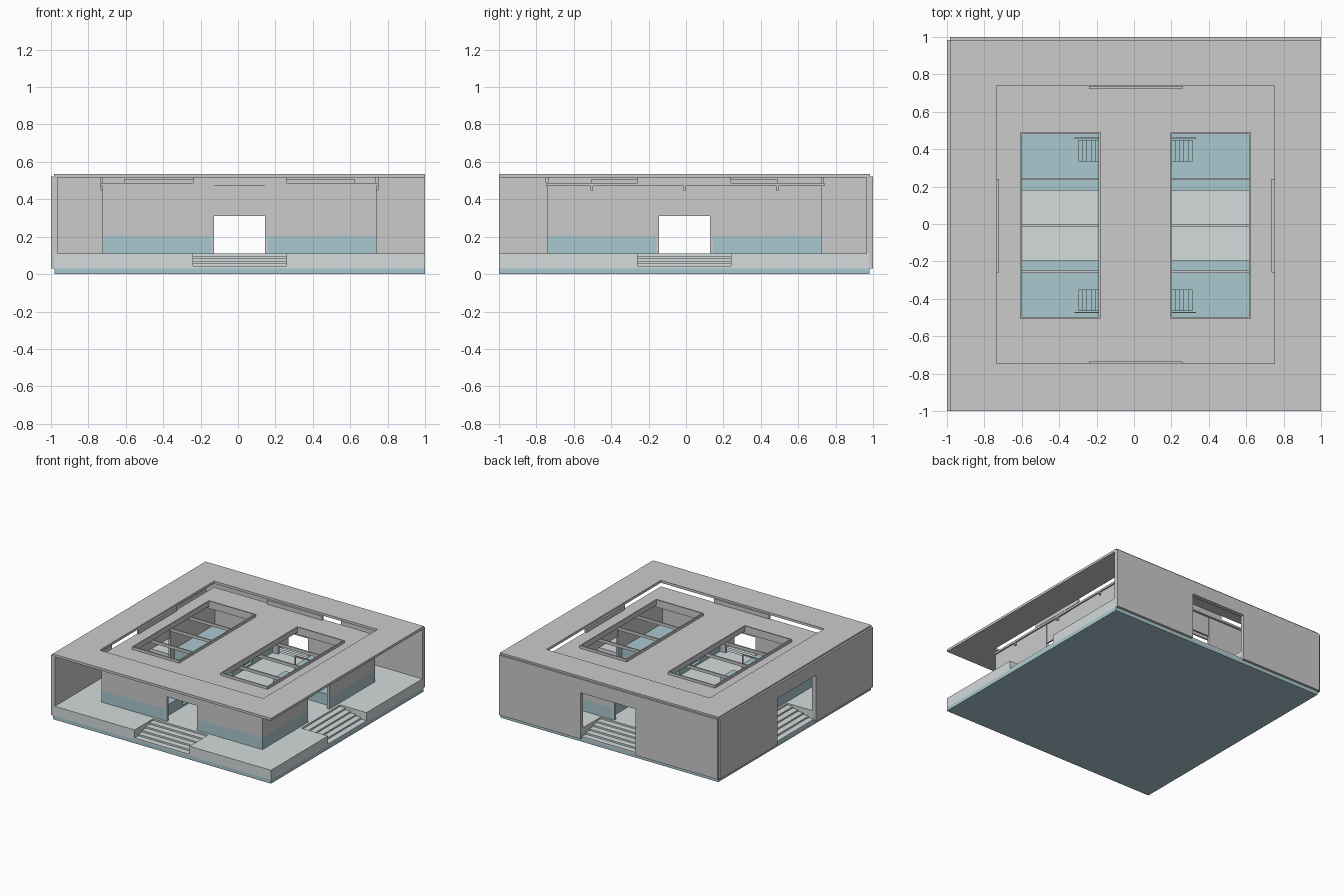
import bpy, bmesh

if "Cube" in bpy.data.objects:
    bpy.data.objects.remove(bpy.data.objects["Cube"])

CX, CY = 0.0075, -0.0075          # centre of the inner pavilion


def material(name, col):
    m = bpy.data.materials.new(name)
    m.diffuse_color = (*col, 1)
    m.use_nodes = True
    m.node_tree.nodes["Principled BSDF"].inputs["Base Color"].default_value = m.diffuse_color
    return m


TEAL = material("teal", (0.40, 0.58, 0.63))
PALE = material("pale", (0.66, 0.71, 0.71))


def slab(name, rect, lo, hi, holes=(), axis='z', mat=None):
    """Rectangular plate (u0,u1,v0,v1), lo..hi along axis, with rectangular holes."""
    rects = [rect, *holes]
    us = sorted({min(max(u, rect[0]), rect[1]) for r in rects for u in r[:2]})
    vs = sorted({min(max(v, rect[2]), rect[3]) for r in rects for v in r[2:]})
    place = {'z': lambda u, v, w: (u, v, w),
             'y': lambda u, v, w: (u, w, v),
             'x': lambda u, v, w: (w, u, v)}[axis]
    bm = bmesh.new()
    grid = {(u, v): bm.verts.new(place(u, v, lo)) for u in us for v in vs}
    for a, b in zip(us, us[1:]):
        for c, d in zip(vs, vs[1:]):
            mu, mv = (a + b) / 2, (c + d) / 2
            if not any(h[0] < mu < h[1] and h[2] < mv < h[3] for h in holes):
                bm.faces.new([grid[p] for p in ((a, c), (b, c), (b, d), (a, d))])
    bmesh.ops.delete(bm, geom=[v for v in bm.verts if not v.link_faces], context='VERTS')
    ext = bmesh.ops.extrude_face_region(bm, geom=bm.faces[:])
    shift = place(0, 0, hi - lo)
    bmesh.ops.translate(bm, vec=shift, verts=[e for e in ext['geom'] if isinstance(e, bmesh.types.BMVert)])
    bmesh.ops.recalc_face_normals(bm, faces=bm.faces[:])
    me = bpy.data.meshes.new(name)
    bm.to_mesh(me)
    bm.free()
    ob = bpy.data.objects.new(name, me)
    bpy.context.collection.objects.link(ob)
    if mat:
        me.materials.append(mat)
    return ob


def span(c, s, a, b):
    """Interval a..b measured from centre c towards side s."""
    return tuple(sorted((c + s * a, c + s * b)))


# base and main floor with four stair notches
FX, FY = (-0.98, 1.0), (-1.0, 0.98)
SX, SY = (-0.24, 0.26), (-0.26, 0.24)
slab("base", (*FX, *FY), 0, 0.03, mat=TEAL)
slab("floor", (*FX, *FY), 0.03, 0.11,
     holes=[(*SX, -1.0, -0.76), (*SX, 0.74, 0.98), (-0.98, -0.74, *SY), (0.76, 1.0, *SY)], mat=PALE)

# entrance stairs on all sides
for i in range(5):
    lo, hi, d = 0.03, 0.03 + 0.08 * (i + 1) / 6, 0.048 * i
    slab("front_step", (*SX, -1 + d, -0.76), lo, hi, mat=PALE)
    slab("back_step", (*SX, 0.74, 0.98 - d), lo, hi, mat=PALE)
    slab("left_step", (-0.98 + d, -0.74, *SY), lo, hi, mat=PALE)
    slab("right_step", (0.76, 1 - d, *SY), lo, hi, mat=PALE)

# outer walls: lining plus thin cladding, with portal openings
for part, a, b, top in (("lining", 0.965, 0.985, 0.52), ("cladding", 0.985, 1.0, 0.522)):
    e = 0.985
    slab("back_wall_" + part, (-e, 1.0, 0.03, top), a, b, [(*SX, 0, 0.41)], 'y')
    slab("left_wall_" + part, (-1.0, e, 0.03, top), -b, -a, [(*SY, 0, 0.41)], 'x')

# outer roof ring and recessed inner roof with skylights
INNER = (-0.735, 0.75, -0.745, 0.74)
slab("roof_ring", (-0.985, 1.0, -1.0, 0.985), 0.516, 0.536, [INNER])
lights = [(*span(CX, s, 0.187, 0.617), CY - 0.5, CY + 0.5) for s in (-1, 1)]
slab("inner_roof", INNER, 0.47, 0.486, lights)
for r in lights:
    t = 0.01
    slab("skylight_rim", r, 0.465, 0.507, [(r[0] + t, r[1] - t, r[2] + t, r[3] - t)])
for s in (-1, 1):
    slab("roof_tab", (*SX, *span(CY, s, 0.728, 0.745)), 0.486, 0.52)
    slab("roof_tab", (*span(CX, s, 0.728, 0.745), *SY), 0.486, 0.52)

# ceiling beams, three of them reaching past the walls
for k in (-2, -1, 0, 1, 2):
    half = 0.71 if k % 2 else 0.743
    y = CY + k * 0.248
    slab("ceiling_beam", (CX - half, CX + half, y - 0.006, y + 0.006), 0.446, 0.47)

# pavilion walls with doorways, teal plinths and recessed door headers
W, T, D = 0.732, 0.02, 0.137
for s in (-1, 1):
    for axis, cu, cw in (('y', CX, CY), ('x', CY, CX)):
        w = span(cw, s, W - T, W)
        e = W if axis == 'y' else W - T
        slab("pavilion_wall", (cu - e, cu + e, 0.205, 0.47), *w,
             [(cu - D, cu + D, 0, 0.47)], axis)
        h = span(cw, s, W - T + 0.003, W - 0.004)
        slab("door_header", (cu - D, cu + D, 0.31, 0.47), *h, axis=axis)
        for q in (-1, 1):
            slab("wall_plinth", (*span(cu, q, D + 0.015, e), 0.11, 0.205), *w, axis=axis, mat=TEAL)
            slab("door_jamb", (*span(cu, q, D, D + 0.015), 0.11, 0.205), *w, axis=axis)

# four raised corner platforms with cut-in steps and handrails
for sx in (-1, 1):
    for sy in (-1, 1):
        cut = (*span(CX, sx, 0.187, 0.305), *span(CY, sy, 0.345, 0.455))
        slab("platform", (*span(CX, sx, 0.187, W - T), *span(CY, sy, 0.187, W - T)),
             0.11, 0.2, [cut], mat=TEAL)
        for i in range(5):
            slab("platform_step", (*span(CX, sx, 0.187 + 0.0236 * i, 0.305), *cut[2:]),
                 0.11, 0.11 + 0.015 * (i + 1), mat=TEAL)
        rail = span(CY, sy, 0.462, 0.469)
        slab("handrail", (*span(CX, sx, 0.19, 0.325), *rail), 0.275, 0.283)
        for p in (0.19, 0.318):
            slab("rail_post", (*span(CX, sx, p, p + 0.007), *rail), 0.2, 0.275)
